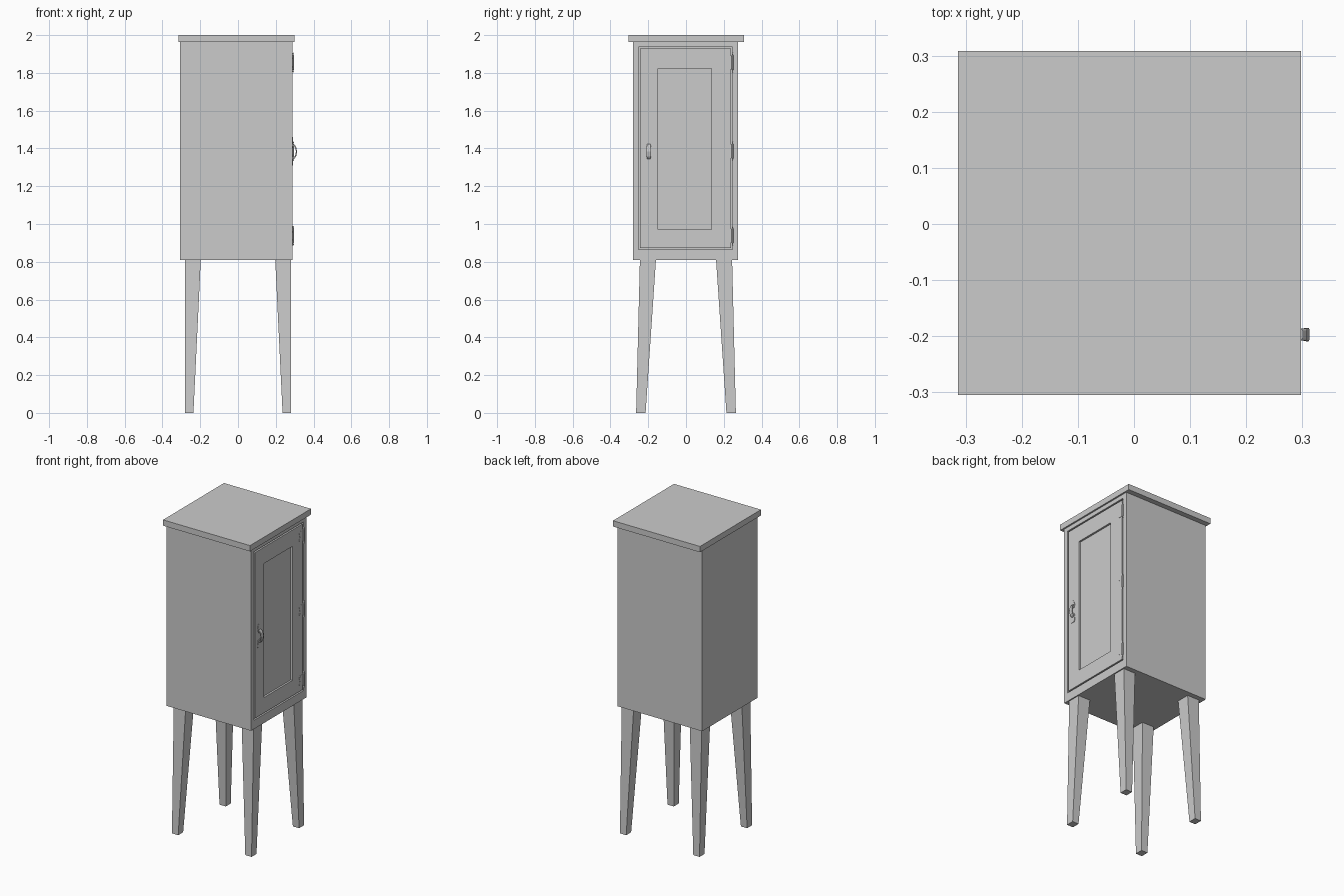
import bpy, bmesh, math

if "Cube" in bpy.data.objects:
    bpy.data.objects.remove(bpy.data.objects["Cube"])


def make(name, bm):
    bmesh.ops.recalc_face_normals(bm, faces=bm.faces)
    me = bpy.data.meshes.new(name)
    bm.to_mesh(me)
    bm.free()
    ob = bpy.data.objects.new(name, me)
    bpy.context.collection.objects.link(ob)
    return ob


def loft(name, rings):
    """Skin a sequence of equal-length point rings and cap both ends."""
    bm = bmesh.new()
    vs = [[bm.verts.new(p) for p in r] for r in rings]
    n = len(vs[0])
    for a, b in zip(vs, vs[1:]):
        for i in range(n):
            bm.faces.new((a[i], a[(i + 1) % n], b[(i + 1) % n], b[i]))
    bm.faces.new(vs[0])
    bm.faces.new(vs[-1])
    return make(name, bm)


def yz(x, y0, y1, z0, z1):
    return [(x, y0, z0), (x, y1, z0), (x, y1, z1), (x, y0, z1)]


def xy(z, x0, x1, y0, y1):
    return [(x0, y0, z), (x1, y0, z), (x1, y1, z), (x0, y1, z)]


def plate(name, outline, x0, x1):
    return loft(name, [[(x, y, z) for y, z in outline] for x in (x0, x1)])


def disc(name, y, z, r, x0, x1, n=10):
    pts = [(y + r * math.cos(2 * math.pi * i / n), z + r * math.sin(2 * math.pi * i / n)) for i in range(n)]
    return plate(name, pts, x0, x1)


FACE = 0.288

# Cabinet body with a shallow door opening, and its lid
body, opening = (-0.28, 0.275, 0.81, 1.965), (-0.252, 0.247, 0.865, 1.937)
loft("cabinet_body", [yz(-0.306, *body), yz(FACE, *body), yz(FACE, *opening), yz(0.262, *opening)])
loft("lid", [xy(z, -0.314, 0.298, -0.305, 0.308) for z in (1.963, 2.0)])

# Door with recessed panel
door, panel = (-0.243, 0.238, 0.874, 1.928), (-0.148, 0.135, 0.972, 1.824)
loft("door", [yz(0.26, *door), yz(FACE, *door), yz(FACE, *panel), yz(0.276, *panel)])

# Tapered legs, splayed sideways
for sx, side in ((1, "front"), (-1, "rear")):
    for sy, hand in ((1, "right"), (-1, "left")):
        loft(f"{side}_{hand}_leg", [
            xy(0.0, sx * 0.236, sx * 0.28, sy * 0.214, sy * 0.264),
            xy(0.812, sx * 0.197, sx * 0.281, sy * 0.159, sy * 0.244)])

# Hinges: barrel with tips, leaf and screw heads
for i, z in enumerate((0.938, 1.385, 1.855)):
    c = [(0.002, -0.052), (0.004, -0.046), (0.002, -0.041), (0.005, -0.038),
         (0.005, 0.038), (0.002, 0.041), (0.004, 0.046), (0.002, 0.052)]
    loft(f"hinge_barrel_{i}", [
        [(0.292 + r * math.cos(a * math.pi / 5), 0.246 + r * math.sin(a * math.pi / 5), z + h)
         for a in range(10)] for r, h in c])
    plate(f"hinge_leaf_{i}", [(0.246, z - 0.036), (0.246, z + 0.036),
                              (0.207, z + 0.033), (0.202, z + 0.02), (0.209, z),
                              (0.202, z - 0.02), (0.207, z - 0.033)], 0.28, FACE + 0.001)
    for h in (-0.022, 0.022):
        disc(f"hinge_screw_{i}", 0.213, z + h, 0.004, 0.285, FACE + 0.002)

# Handle back plates
Y = -0.197
plate("handle_top_plate", [(Y - 0.009, 1.405), (Y + 0.009, 1.405), (Y + 0.013, 1.425), (Y + 0.006, 1.442),
                           (Y - 0.004, 1.458), (Y - 0.015, 1.46), (Y - 0.017, 1.44), (Y - 0.013, 1.42)],
      0.284, FACE + 0.003)
plate("handle_bottom_plate", [(Y - 0.016, 1.31), (Y + 0.008, 1.31), (Y + 0.014, 1.322), (Y + 0.015, 1.345),
                              (Y + 0.009, 1.362), (Y - 0.009, 1.362), (Y - 0.019, 1.345), (Y - 0.021, 1.322)],
      0.284, FACE + 0.003)

# Bowed handle grip: (z, outer x, half width), with the inner side following the bow
path = [(1.342, 0.289, 0.009), (1.347, 0.300, 0.010), (1.358, 0.308, 0.011), (1.383, 0.313, 0.012),
        (1.408, 0.308, 0.011), (1.419, 0.300, 0.010), (1.424, 0.289, 0.009)]
rings = []
for z, x, w in path:
    zi = 1.383 + (z - 1.383) * 0.85
    rings.append([(x - 0.006, Y - w, zi), (x - 0.006, Y + w, zi), (x - 0.002, Y + w, z),
                  (x, Y + w * 0.7, z), (x, Y - w * 0.7, z), (x - 0.002, Y - w, z)])
grip = loft("handle_grip", rings)
